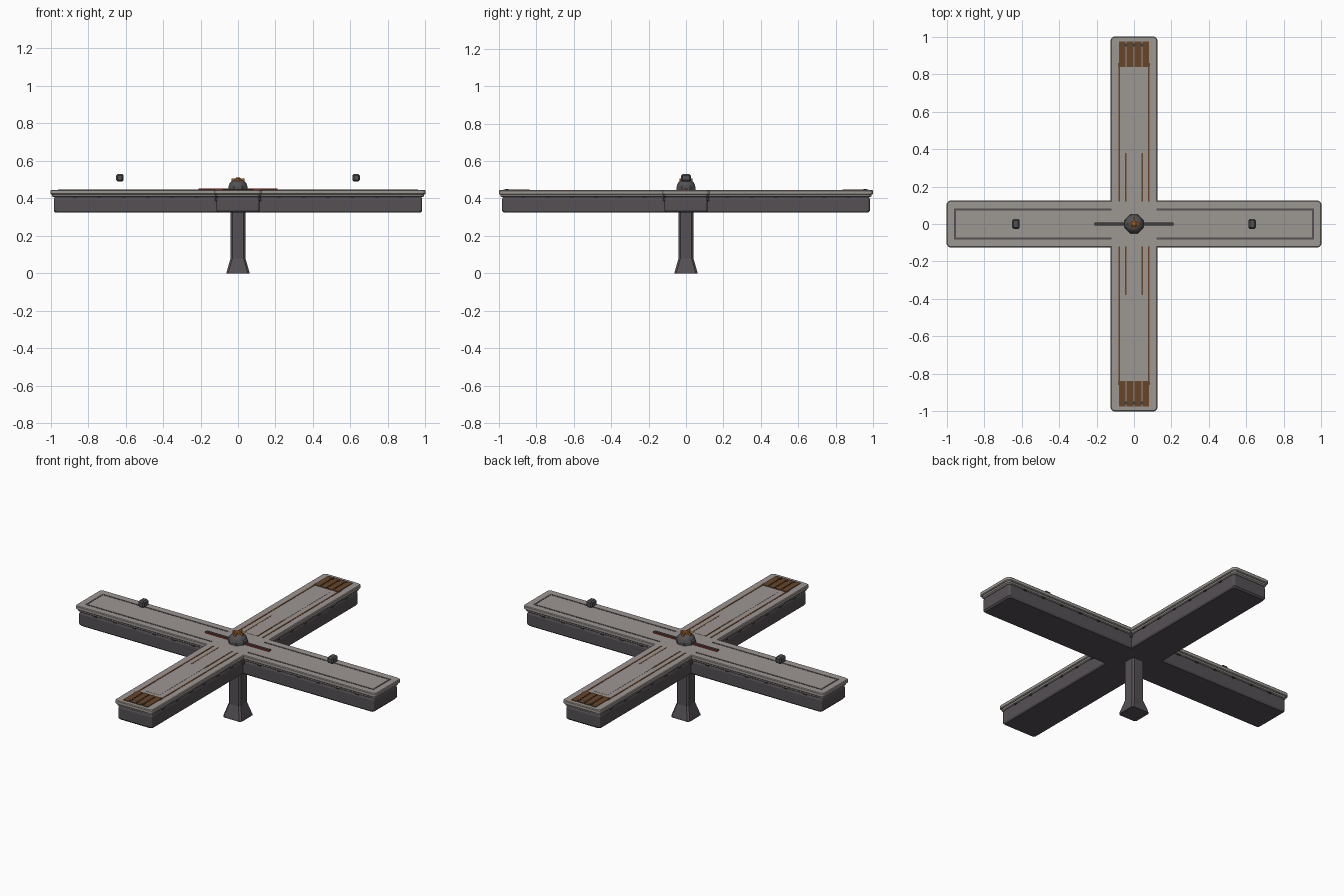
import bpy, bmesh, math
from mathutils import Matrix

if "Cube" in bpy.data.objects:
    bpy.data.objects.remove(bpy.data.objects["Cube"], do_unlink=True)


def material(name, rgb):
    m = bpy.data.materials.new(name)
    m.use_nodes = True
    m.diffuse_color = (*rgb, 1)
    m.node_tree.nodes["Principled BSDF"].inputs["Base Color"].default_value = (*rgb, 1)
    return m


DECK = material("warm grey", (0.335, 0.31, 0.29))
HULL = material("dark grey", (0.092, 0.081, 0.09))
METAL = material("steel grey", (0.085, 0.085, 0.09))
GROOVE = material("charcoal", (0.05, 0.047, 0.048))
BROWN = material("rust brown", (0.135, 0.058, 0.022))
RED = material("dark red", (0.25, 0.03, 0.02))
ORANGE = material("orange", (0.50, 0.16, 0.02))


def finish(name, bm, mat):
    bmesh.ops.recalc_face_normals(bm, faces=bm.faces)
    me = bpy.data.meshes.new(name)
    bm.to_mesh(me)
    bm.free()
    me.materials.append(mat)
    ob = bpy.data.objects.new(name, me)
    bpy.context.collection.objects.link(ob)
    return ob


def loft(name, rings, mat):
    """Skin a stack of matching rings and cap both ends."""
    bm = bmesh.new()
    loops = [[bm.verts.new(p) for p in ring] for ring in rings]
    n = len(loops[0])
    for a, b in zip(loops, loops[1:]):
        for i in range(n):
            j = (i + 1) % n
            bm.faces.new((a[i], a[j], b[j], b[i]))
    bm.faces.new(loops[0][::-1])
    bm.faces.new(loops[-1])
    return finish(name, bm, mat)


def cross_ring(length, width, z, r):
    """Plus-shaped outline with rounded outer corners."""
    pts = []
    for k in range(4):
        arm = []
        for sy, start in ((-1, -90), (1, 0)):
            for s in range(4):
                a = math.radians(start + 30 * s)
                arm.append((length - r + r * math.cos(a), sy * (width - r) + r * math.sin(a), z))
        arm.append((width, width, z))
        c, s = round(math.cos(k * math.pi / 2)), round(math.sin(k * math.pi / 2))
        pts += [(c * x - s * y, s * x + c * y, z) for x, y, z in arm]
    return pts


def cross(name, layers, mat, r=0.02):
    return loft(name, [cross_ring(l, w, z, r) for l, w, z in layers], mat)


def round_ring(r, z, n=8):
    return [(r * math.cos((i + .5) * math.tau / n), r * math.sin((i + .5) * math.tau / n), z)
            for i in range(n)]


def square_ring(h, z, chamfer=0.01):
    c = h - chamfer
    return [(h, -c, z), (h, c, z), (c, h, z), (-c, h, z),
            (-h, c, z), (-h, -c, z), (-c, -h, z), (c, -h, z)]


def box(name, centre, size, mat, bevel=0, turn=0):
    bm = bmesh.new()
    bmesh.ops.create_cube(bm, size=1)
    bmesh.ops.scale(bm, vec=size, verts=bm.verts)
    if bevel:
        bmesh.ops.bevel(bm, geom=bm.edges[:], offset=bevel, segments=1, affect='EDGES')
    bmesh.ops.transform(bm, matrix=Matrix.Translation(centre) @ Matrix.Rotation(turn, 4, 'Z'),
                        verts=bm.verts)
    return finish(name, bm, mat)


def strip(name, x0, x1, y0, y1, mat, top=0.4465):
    """Thin inlay lying on the deck."""
    box(name, ((x0 + x1) / 2, (y0 + y1) / 2, top - 0.003),
        (abs(x1 - x0), abs(y1 - y0), 0.006), mat)


# Pedestal
loft("pedestal", [square_ring(0.061, 0), square_ring(0.06, 0.01), square_ring(0.04, 0.08),
                  square_ring(0.04, 0.34)], HULL)

# Cross-shaped platform: hull, lip and deck
cross("hull", [(0.975, 0.108, 0.324), (0.983, 0.114, 0.333), (0.983, 0.114, 0.395),
               (0.978, 0.109, 0.41)], HULL, 0.012)
cross("deck_lip", [(0.985, 0.113, 0.408), (0.992, 0.118, 0.412), (0.992, 0.118, 0.424)], DECK)
cross("deck", [(0.995, 0.121, 0.421), (1.0, 0.125, 0.425), (1.0, 0.125, 0.441),
               (0.996, 0.121, 0.445)], DECK)

# Corner brackets and rivets under the lip
for sx in (-1, 1):
    for sy in (-1, 1):
        box("corner_bracket", (sx * 0.116, sy * 0.116, 0.402), (0.016, 0.016, 0.032), HULL, 0.003)
        for i in range(6):
            d = 0.22 + i * 0.13
            box("rivet", (sx * d, sy * 0.114, 0.405), (0.02, 0.006, 0.006), GROOVE)
            box("rivet", (sx * 0.114, sy * d, 0.405), (0.006, 0.02, 0.006), GROOVE)

# Framed inlays on the side arms, with a floating knob over each
for s in (-1, 1):
    for sy in (-1, 1):
        strip("side_groove", s * 0.12, s * 0.96, sy * 0.073, sy * 0.084, HULL)
    strip("side_groove_end", s * 0.95, s * 0.96, -0.084, 0.084, HULL)
    box("floating_knob", (s * 0.63, 0, 0.51), (0.04, 0.052, 0.04), METAL, 0.008)

# Raised panel, track lines and slatted grate on the front and back arms
for s in (-1, 1):
    strip("arm_panel", -0.045, 0.045, s * 0.12, s * 0.81, DECK, 0.446)
    for sx in (-1, 1):
        strip("outer_track", sx * 0.075, sx * 0.084, s * 0.12, s * 0.84, BROWN)
        strip("inner_track", sx * 0.04, sx * 0.048, s * 0.12, s * 0.38, BROWN)
        strip("grate_lug", sx * 0.075, sx * 0.086, s * 0.84, s * 0.86, BROWN, 0.448)
    for i in range(4):
        x = (i - 1.5) * 0.042
        strip("grate_slat", x - 0.018, x + 0.018, s * 0.838, s * 0.975, BROWN, 0.449)
    for i in range(3):
        x = (i - 1) * 0.042
        strip("grate_pin", x - 0.008, x + 0.008, s * 0.948, s * 0.964, GROOVE, 0.451)

# Central bar: charcoal top, red sides
bar = box("cross_bar", (0, 0, 0.448), (0.424, 0.018, 0.012), GROOVE)
bar.data.materials.append(RED)
for p in bar.data.polygons:
    p.material_index = int(abs(p.normal.z) < 0.5)

# Domed hub and glowing cap
loft("hub_base", [round_ring(0.055, 0.444), round_ring(0.055, 0.463), round_ring(0.05, 0.47)], METAL)
dome = loft("hub_dome", [round_ring(0.049 * math.cos(a), 0.468 + 0.033 * math.sin(a), 24)
                         for a in (0, 0.35, 0.7, 1.05, 1.35)], METAL)
for p in dome.data.polygons:
    p.use_smooth = len(p.vertices) == 4
loft("hub_cap", [round_ring(0.018, 0.495), round_ring(0.016, 0.507), round_ring(0.01, 0.511)], ORANGE)
for k in range(4):
    a = k * math.pi / 2
    box("hub_prong", (0.023 * math.cos(a), 0.023 * math.sin(a), 0.497), (0.022, 0.013, 0.018),
        ORANGE, 0.001, a)
